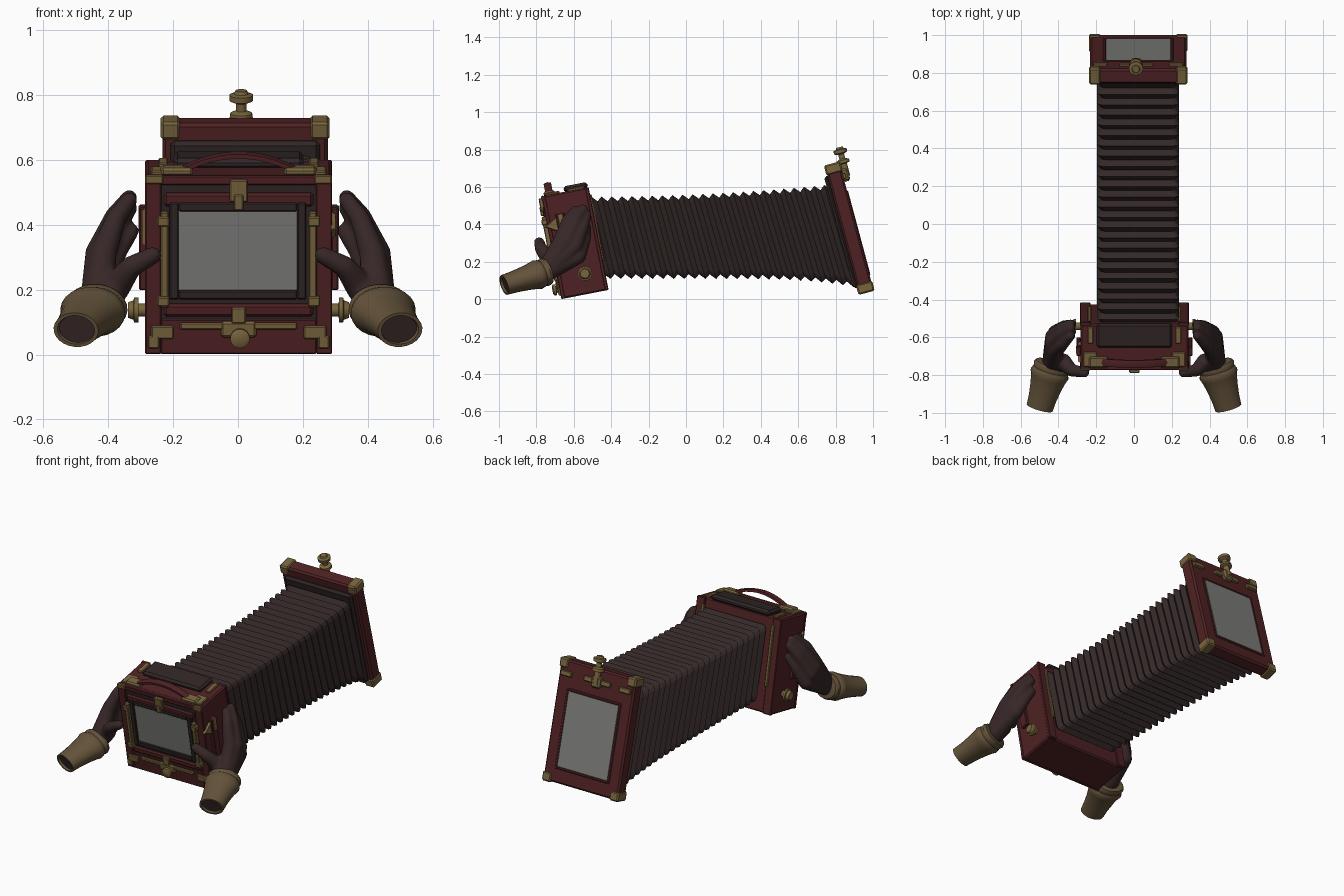
import bpy, bmesh, math
from mathutils import Vector, Matrix

if "Cube" in bpy.data.objects:
    bpy.data.objects.remove(bpy.data.objects["Cube"])

def material(name, rgb):
    m = bpy.data.materials.new(name)
    m.diffuse_color = (*rgb, 1)
    m.use_nodes = True
    m.node_tree.nodes["Principled BSDF"].inputs["Base Color"].default_value = m.diffuse_color
    return m

RED = material("dark red wood", (0.078, 0.0155, 0.017))
LEATHER = material("black brown leather", (0.03, 0.019, 0.019))
BELLOWS = material("bellows cloth", (0.034, 0.021, 0.021))
BRASS = material("aged brass", (0.19, 0.13, 0.047))
GLASS = material("grey glass", (0.2, 0.2, 0.195))
GLOVE = material("glove leather", (0.038, 0.02, 0.02))
CUFF = material("tan cuff", (0.125, 0.085, 0.042))

# local frames of the two tilted camera ends
BODY = Matrix.Translation((0.002, -0.593, 0.3)) @ Matrix.Rotation(math.radians(11), 4, 'X')
BOARD = Matrix.Translation((0.022, 0.873, 0.38)) @ Matrix.Rotation(math.radians(15), 4, 'X')
WORLD = Matrix.Identity(4)

def finish(name, bm, mats, M=WORLD, smooth=35):
    bm.transform(M)
    bmesh.ops.recalc_face_normals(bm, faces=bm.faces[:])
    me = bpy.data.meshes.new(name)
    bm.to_mesh(me)
    bm.free()
    for m in mats:
        me.materials.append(m)
    if smooth:
        me.shade_smooth()
        me.set_sharp_from_angle(angle=math.radians(smooth))
    ob = bpy.data.objects.new(name, me)
    bpy.context.collection.objects.link(ob)
    return ob

def box(name, mat, M, c, s, bevel=0.004):
    bm = bmesh.new()
    bmesh.ops.create_cube(bm, size=1)
    bmesh.ops.scale(bm, vec=s, verts=bm.verts[:])
    bmesh.ops.translate(bm, vec=c, verts=bm.verts[:])
    if bevel:
        bmesh.ops.bevel(bm, geom=bm.edges[:], offset=min(bevel, min(s) * 0.4), segments=1, affect='EDGES')
    return finish(name, bm, [mat], M, 0)

def frame(name, mat, M, x0, x1, z0, z1, y, w, d):
    # four bars around a rectangular opening
    cx, cz = (x0 + x1) / 2, (z0 + z1) / 2
    for tag, x in (("left", x0 - w / 2), ("right", x1 + w / 2)):
        box(f"{name}_{tag}", mat, M, (x, y, cz), (w, d, z1 - z0 + 2 * w))
    for tag, z in (("bottom", z0 - w / 2), ("top", z1 + w / 2)):
        box(f"{name}_{tag}", mat, M, (cx, y, z), (x1 - x0, d, w))

def lathe(name, mats, M, a, d, profile, n=20, xs=1.0, smooth=35, cap=None):
    # profile of (distance, radius) turned round the axis d starting at a
    a, q = Vector(a), Vector(d).to_track_quat('Z', 'Y')
    bm = bmesh.new()
    rings = []
    for s, r in profile:
        rings.append([bm.verts.new(a + q @ Vector((xs * r * math.cos(t), r * math.sin(t), s)))
                      for t in (2 * math.pi * (k + 0.5) / n for k in range(n))])
    for p, r in zip(rings, rings[1:]):
        for k in range(n):
            bm.faces.new((p[k], p[k - 1], r[k - 1], r[k]))
    bm.faces.new(rings[0])
    end = bm.faces.new(rings[-1])
    if cap is not None:
        end.material_index = cap
    return finish(name, bm, mats, M, smooth)

# ---- camera body ----
box("body_box", RED, BODY, (0, 0, 0), (0.572, 0.235, 0.56), 0.008)
for s in (-1, 1):
    box("front_post", RED, BODY, (s * 0.263, -0.118, 0), (0.05, 0.022, 0.56))
    box("back_post", RED, BODY, (s * 0.26, 0.118, 0), (0.056, 0.02, 0.56))
box("front_top_rail", RED, BODY, (0, -0.118, 0.265), (0.48, 0.022, 0.03))
box("front_bottom_rail", RED, BODY, (0, -0.118, -0.225), (0.48, 0.022, 0.11))
box("front_recess_panel", LEATHER, BODY, (0, -0.118, 0.04), (0.478, 0.008, 0.43), 0)
box("screen_top_strip", RED, BODY, (0, -0.125, 0.205), (0.46, 0.02, 0.042), 0.008)
box("screen_bottom_strip", RED, BODY, (0, -0.125, -0.142), (0.46, 0.02, 0.04), 0.008)
frame("screen_frame", LEATHER, BODY, -0.185, 0.18, -0.078, 0.17, -0.127, 0.028, 0.024)
box("viewing_screen", GLASS, BODY, (-0.0025, -0.124, 0.046), (0.366, 0.008, 0.25), 0)

# body brass fittings
box("top_latch", BRASS, BODY, (0, -0.136, 0.235), (0.055, 0.022, 0.07))
box("top_latch_hook", BRASS, BODY, (0, -0.14, 0.2), (0.03, 0.022, 0.05))
box("bottom_bar", BRASS, BODY, (0, -0.134, -0.19), (0.36, 0.014, 0.022))
box("bottom_bar_plate", BRASS, BODY, (0, -0.135, -0.2), (0.11, 0.018, 0.05), 0.008)
box("bottom_latch", BRASS, BODY, (0, -0.137, -0.155), (0.045, 0.02, 0.05))
lathe("bottom_knob", [BRASS], BODY, (0.004, -0.125, -0.225), (0, -1, 0),
      [(0, 0.018), (0.02, 0.018), (0.022, 0.03), (0.036, 0.03), (0.042, 0.02)])
for s in (-1, 1):
    box("screen_rail", BRASS, BODY, (s * 0.228, -0.137, 0.02), (0.024, 0.026, 0.3))
    for z in (-0.11, 0.14):
        box("screen_rail_clip", BRASS, BODY, (s * 0.232, -0.138, z), (0.038, 0.034, 0.03))
    box("bottom_corner_plate", BRASS, BODY, (s * 0.235, -0.132, -0.21), (0.07, 0.014, 0.04))
    box("bottom_corner_tab", BRASS, BODY, (s * 0.262, -0.132, -0.24), (0.035, 0.016, 0.04))
    box("handle_mount", BRASS, BODY, (s * 0.19, -0.085, 0.288), (0.1, 0.06, 0.026), 0.008)
    box("handle_mount_plate", BRASS, BODY, (s * 0.235, -0.07, 0.284), (0.07, 0.08, 0.014))
    box("top_strip", BRASS, BODY, (s * 0.232, 0.06, 0.283), (0.03, 0.09, 0.016))
    box("front_top_corner", BRASS, BODY, (s * 0.26, -0.125, 0.268), (0.055, 0.014, 0.028))
    box("bellows_clip_strip", BRASS, BODY, (s * 0.238, 0.13, 0.06), (0.02, 0.012, 0.36))
    box("side_rail", RED, BODY, (s * 0.296, -0.05, 0.04), (0.022, 0.05, 0.26))
    box("side_rail_plate", BRASS, BODY, (s * 0.305, -0.05, 0.13), (0.008, 0.03, 0.08))
    lathe("side_plate", [BRASS], BODY, (s * 0.284, -0.075, 0.115), (s, 0, 0),
          [(0, 0.07), (0.014, 0.06)], 3, smooth=0)
    lathe("side_knob", [BRASS], BODY, (s * 0.28, 0.02, -0.17), (s, 0, 0),
          [(0, 0.02), (0.028, 0.02), (0.029, 0.038), (0.042, 0.038), (0.044, 0.03), (0.06, 0.024)])
box("top_leather_pad", LEATHER, BODY, (0, 0.06, 0.292), (0.4, 0.13, 0.034), 0.012)

# carrying handle: bent strap
bm = bmesh.new()
rings = []
for i in range(17):
    t = -1 + i / 8
    x, z = 0.185 * t, 0.285 + 0.052 * (1 - t * t)
    rings.append([bm.verts.new((x, -0.085 + dy, z + dz))
                  for dy, dz in ((-0.02, -0.008), (0.02, -0.008), (0.02, 0.006), (0, 0.011), (-0.02, 0.006))])
for p, r in zip(rings, rings[1:]):
    for k in range(5):
        bm.faces.new((p[k], p[k - 1], r[k - 1], r[k]))
bm.faces.new(rings[0])
bm.faces.new(rings[-1])
finish("carrying_handle", bm, [RED], BODY)

# ---- pleated bellows ----
bm = bmesh.new()
FOLDS = 24
outline = []
for sx, sz, a0 in ((1, 1, 0), (-1, 1, 90), (-1, -1, 180), (1, -1, 270)):
    for a in (0, 45, 90):
        t = math.radians(a0 + a)
        outline.append((sx * 0.88 + 0.12 * math.cos(t), sz * 0.88 + 0.12 * math.sin(t)))
rings = []
for i in range(2 * FOLDS + 1):
    t = i / (2 * FOLDS)
    top = Vector((0, -0.53 + 1.3 * t, 0.535 + 0.065 * t * t))
    low = Vector((0, -0.435 + 1.355 * t, 0.122 - 0.05 * t ** 6))
    mid, half = (top + low) / 2, (top - low) / 2
    off = 0.014 if i % 2 else -0.012
    hw = 0.206 + off * 0.8
    k = 1 + off / half.length
    rings.append([bm.verts.new(mid + half * k * b + Vector((0.022 + a * hw, 0, 0))) for a, b in outline])
for p, r in zip(rings, rings[1:]):
    for k in range(len(outline)):
        bm.faces.new((p[k], p[k - 1], r[k - 1], r[k]))
finish("bellows", bm, [BELLOWS], WORLD, 0)

# ---- far lens board ----
box("lens_board", RED, BOARD, (0, 0, 0), (0.51, 0.08, 0.705), 0.01)
box("bellows_flange", LEATHER, BOARD, (0, -0.045, -0.01), (0.46, 0.03, 0.62), 0.012)
frame("board_rim", RED, BOARD, -0.17, 0.17, -0.255, 0.18, 0.038, 0.016, 0.014)
box("board_window", GLASS, BOARD, (0, 0.04, -0.0375), (0.34, 0.008, 0.435), 0)
for s in (-1, 1):
    for z in (-0.33, 0.33):
        box("board_corner", BRASS, BOARD, (s * 0.23, 0, z), (0.06, 0.09, 0.056), 0.008)
    box("board_catch", BRASS, BOARD, (s * 0.2, 0.046, 0.275), (0.075, 0.02, 0.03))
box("board_knob_plate", BRASS, BOARD, (-0.01, 0.045, 0.28), (0.18, 0.018, 0.03))
box("board_knob_block", BRASS, BOARD, (-0.01, 0.053, 0.28), (0.06, 0.04, 0.07), 0.01)
lathe("board_knob", [BRASS], BOARD, (-0.012, 0.06, 0.27), (0, 0, 1),
      [(0, 0.018), (0.07, 0.018), (0.075, 0.036), (0.09, 0.034), (0.098, 0.016), (0.122, 0.016),
       (0.13, 0.036), (0.148, 0.037), (0.152, 0.022), (0.162, 0.018)])

# ---- gloved hands ----
def limb(bm, pts, side):
    # hull between successive balls given as (x, y, z, radius)
    for p, q in zip(pts, pts[1:]):
        vs = []
        for x, y, z, r in (p, q):
            for i in range(60):
                h = 1 - 2 * (i + 0.5) / 60
                f, w = i * 2.39996, math.sqrt(1 - h * h)
                vs.append(bm.verts.new((side * (x + r * w * math.cos(f)), y + r * w * math.sin(f), z + r * h)))
        res = bmesh.ops.convex_hull(bm, input=vs)
        junk = {g for g in res["geom_interior"] + res["geom_unused"] if isinstance(g, bmesh.types.BMVert)}
        bmesh.ops.delete(bm, geom=list(junk), context='VERTS')

FINGERS = [
    [(0.415, -0.67, 0.31), (0.375, -0.635, 0.42), (0.335, -0.59, 0.475)],
    [(0.43, -0.635, 0.31), (0.38, -0.585, 0.425), (0.335, -0.55, 0.482)],
    [(0.43, -0.595, 0.28), (0.38, -0.55, 0.39), (0.335, -0.53, 0.45)],
    [(0.415, -0.575, 0.23), (0.37, -0.54, 0.32), (0.33, -0.53, 0.38)]]
WRIST = (0.435, -0.75, 0.145, 0.055)
for side in (1, -1):
    bm = bmesh.new()
    for f in FINGERS:
        limb(bm, [WRIST, (*f[0], 0.042), (*f[1], 0.031), (*f[2], 0.026)], side)
    limb(bm, [WRIST, (0.375, -0.73, 0.21, 0.046), (0.33, -0.775, 0.27, 0.034),
              (0.262, -0.785, 0.305, 0.028)], side)
    hand = finish("gloved_hand", bm, [GLOVE])
    rm = hand.modifiers.new("merge", 'REMESH')
    rm.mode, rm.voxel_size, rm.use_smooth_shade = 'VOXEL', 0.009, True
    sm = hand.modifiers.new("soften", 'SMOOTH')
    sm.factor, sm.iterations = 0.5, 4
    # rolled cuff
    lathe("glove_cuff", [CUFF, GLOVE], WORLD, (side * 0.43, -0.735, 0.15), (side * 0.07, -0.24, -0.075),
          [(0, 0.055), (0.005, 0.07), (0.02, 0.076), (0.04, 0.072), (0.045, 0.075), (0.065, 0.08),
           (0.085, 0.074), (0.13, 0.066), (0.2, 0.058), (0.258, 0.055), (0.258, 0.046), (0.245, 0.044)],
          24, 1.3, 40, 1)
